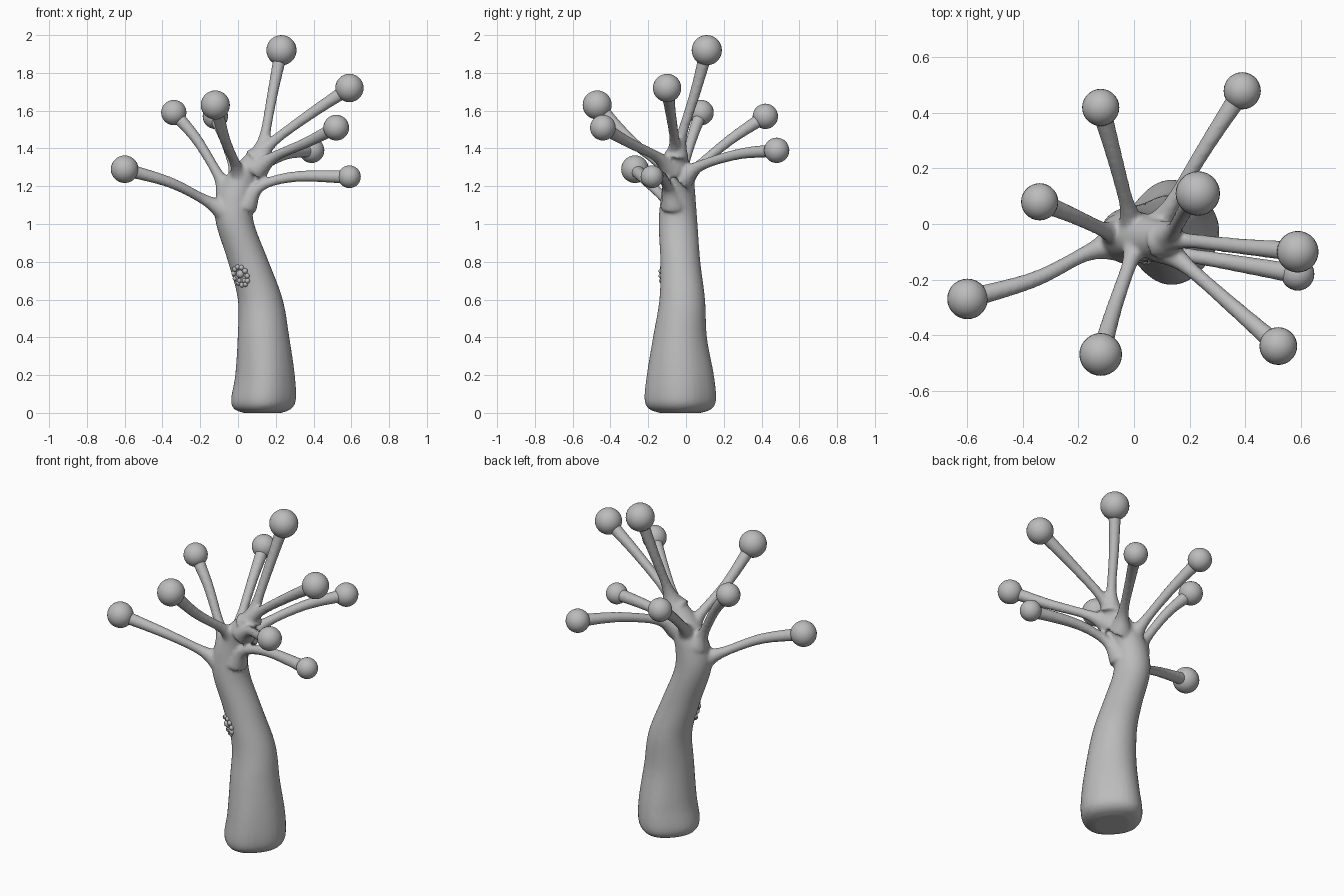
import bpy
import bmesh
import math
from mathutils import Vector

cube = bpy.data.objects.get("Cube")
if cube:
    bpy.data.objects.remove(cube, do_unlink=True)

# One plain clay colour
clay = bpy.data.materials.new("clay_grey")
clay.use_nodes = True
colour = (0.5, 0.5, 0.5, 1)
clay.diffuse_color = colour
clay.node_tree.nodes["Principled BSDF"].inputs["Base Color"].default_value = colour


def make_object(name, bm):
    """Turn a bmesh into a smooth shaded, coloured object."""
    bmesh.ops.recalc_face_normals(bm, faces=bm.faces)
    for face in bm.faces:
        face.smooth = True
    mesh = bpy.data.meshes.new(name)
    bm.to_mesh(mesh)
    bm.free()
    mesh.materials.append(clay)
    obj = bpy.data.objects.new(name, mesh)
    bpy.context.collection.objects.link(obj)
    return obj


def spline(points, steps):
    """Smooth Catmull-Rom path through tuples of any length."""
    pts = [Vector(p) for p in points]
    pts = [pts[0] * 2 - pts[1]] + pts + [pts[-1] * 2 - pts[-2]]
    path = []
    for a, b, c, d in zip(pts, pts[1:], pts[2:], pts[3:]):
        for i in range(steps):
            t = i / steps
            path.append((b * 2 + (c - a) * t + (a * 2 - b * 5 + c * 4 - d) * t ** 2
                         + (b * 3 - a - c * 3 + d) * t ** 3) / 2)
    return path + [pts[-2]]


def skin_rings(bm, rings):
    """Bridge rings of points into a closed tube."""
    loops = [[bm.verts.new(p) for p in ring] for ring in rings]
    count = len(loops[0])
    for low, high in zip(loops, loops[1:]):
        for i in range(count):
            j = (i + 1) % count
            bm.faces.new((low[i], low[j], high[j], high[i]))
    bm.faces.new(loops[0][::-1])
    bm.faces.new(loops[-1])


def squircle(angle, power):
    """Unit rounded square with corners on the x and y axes."""
    c = abs(math.cos(angle - math.pi / 4))
    s = abs(math.sin(angle - math.pi / 4))
    k = (c ** power + s ** power) ** (-1 / power)
    k /= 2 ** (0.5 - 1 / power)
    return k * math.cos(angle), k * math.sin(angle)


# Trunk stations: centre x, y, z and half widths in x and y
TRUNK = [
    (.13, -.03, 0, .10, .11), (.13, -.03, .02, .15, .165),
    (.135, -.03, .07, .172, .19), (.143, -.03, .2, .158, .178),
    (.135, -.032, .4, .137, .143), (.118, -.02, .6, .119, .121),
    (.055, -.03, .8, .108, .106), (-.015, -.042, 1, .101, .103),
    (-.02, -.042, 1.12, .1, .094), (.01, -.04, 1.22, .095, .083),
    (.07, -.05, 1.32, .075, .068), (.13, -.045, 1.41, .04, .04),
]

# Each branch: ball radius, then the path from the trunk to the ball centre
BRANCHES = {
    "top": (.08, (.12, -.05, 1.36), (.145, -.02, 1.48), (.185, .05, 1.7), (.23, .11, 1.92)),
    "upper_left": (.075, (.09, -.06, 1.34), (.19, -.06, 1.44), (.38, -.08, 1.58), (.59, -.1, 1.72)),
    "upper_right": (.067, (-.06, -.03, 1.18), (-.11, -.02, 1.27), (-.22, .03, 1.45), (-.34, .08, 1.59)),
    "front": (.077, (.01, -.06, 1.24), (-.015, -.14, 1.32), (-.07, -.3, 1.45), (-.12, -.47, 1.63)),
    "back": (.067, (0, -.02, 1.22), (-.025, .07, 1.31), (-.07, .24, 1.45), (-.12, .42, 1.57)),
    "front_left": (.068, (.1, -.08, 1.29), (.2, -.16, 1.36), (.36, -.3, 1.43), (.52, -.44, 1.51)),
    "back_left": (.067, (.08, -.02, 1.24), (.14, .08, 1.31), (.26, .28, 1.37), (.39, .48, 1.39)),
    "low_left": (.06, (.04, -.07, 1.1), (.12, -.1, 1.2), (.3, -.13, 1.25), (.59, -.18, 1.25)),
    "low_right": (.073, (-.07, -.07, 1.07), (-.18, -.11, 1.13), (-.36, -.2, 1.22), (-.6, -.27, 1.29)),
}

SIDES = 32
body = bmesh.new()

# Trunk: a squarish foot turning round further up
rings = []
for x, y, z, rx, ry in spline(TRUNK, 6):
    power = 2 + 0.5 * max(0, 1 - z / 0.5)
    ring = []
    for i in range(SIDES):
        u, v = squircle(math.tau * i / SIDES, power)
        ring.append((x + rx * u, y + ry * v, max(z, 0)))
    rings.append(ring)
skin_rings(body, rings)

# Branches: flared at the trunk, thin in the middle, wider at the ball
for ball_radius, *points in BRANCHES.values():
    path = spline(points, 12)
    rings = []
    for n, centre in enumerate(path):
        t = n / (len(path) - 1)
        radius = 0.025 + 0.042 * max(0, 1 - t / 0.45) ** 2 + 0.012 * t ** 3
        tangent = path[min(n + 1, len(path) - 1)] - path[max(n - 1, 0)]
        turn = tangent.to_track_quat("Z", "Y")
        rings.append([centre + turn @ Vector((radius * math.cos(a), radius * math.sin(a), 0))
                      for a in (math.tau * i / SIDES for i in range(SIDES))])
    skin_rings(body, rings)

# Melt trunk and branches into one skin
trunk = make_object("trunk_and_branches", body)
remesh = trunk.modifiers.new("melt", "REMESH")
remesh.mode = "VOXEL"
remesh.voxel_size = 0.01
remesh.use_smooth_shade = True
smooth = trunk.modifiers.new("soften", "SMOOTH")
smooth.factor = 0.5
smooth.iterations = 5


def add_ball(bm, centre, radius, segments):
    made = bmesh.ops.create_uvsphere(bm, u_segments=segments, v_segments=segments // 2, radius=radius)
    bmesh.ops.translate(bm, verts=made["verts"], vec=centre)


# Balls at the branch tips
for name, (ball_radius, *points) in BRANCHES.items():
    ball = bmesh.new()
    add_ball(ball, points[-1], ball_radius, 28)
    make_object(name + "_ball", ball)

# Cluster of little beads on the front of the trunk
beads = bmesh.new()
stations = spline(TRUNK, 6)


def add_bead(x, z, radius):
    cx, cy, _, rx, ry = min(stations, key=lambda s: abs(s[2] - z))
    u = max(-0.95, min(0.95, (x - cx) / rx))
    add_ball(beads, (x, cy - ry * math.sqrt(1 - u * u), z), radius, 12)


add_bead(0.012, 0.735, 0.022)
for i in range(11):
    a = math.tau * i / 11
    add_bead(0.015 + 0.034 * math.cos(a) - 0.012 * math.sin(a), 0.725 + 0.048 * math.sin(a), 0.014)
for side in (-1, 1):
    add_bead(0.02 + side * 0.013, 0.7, 0.013)
make_object("bead_cluster", beads)
